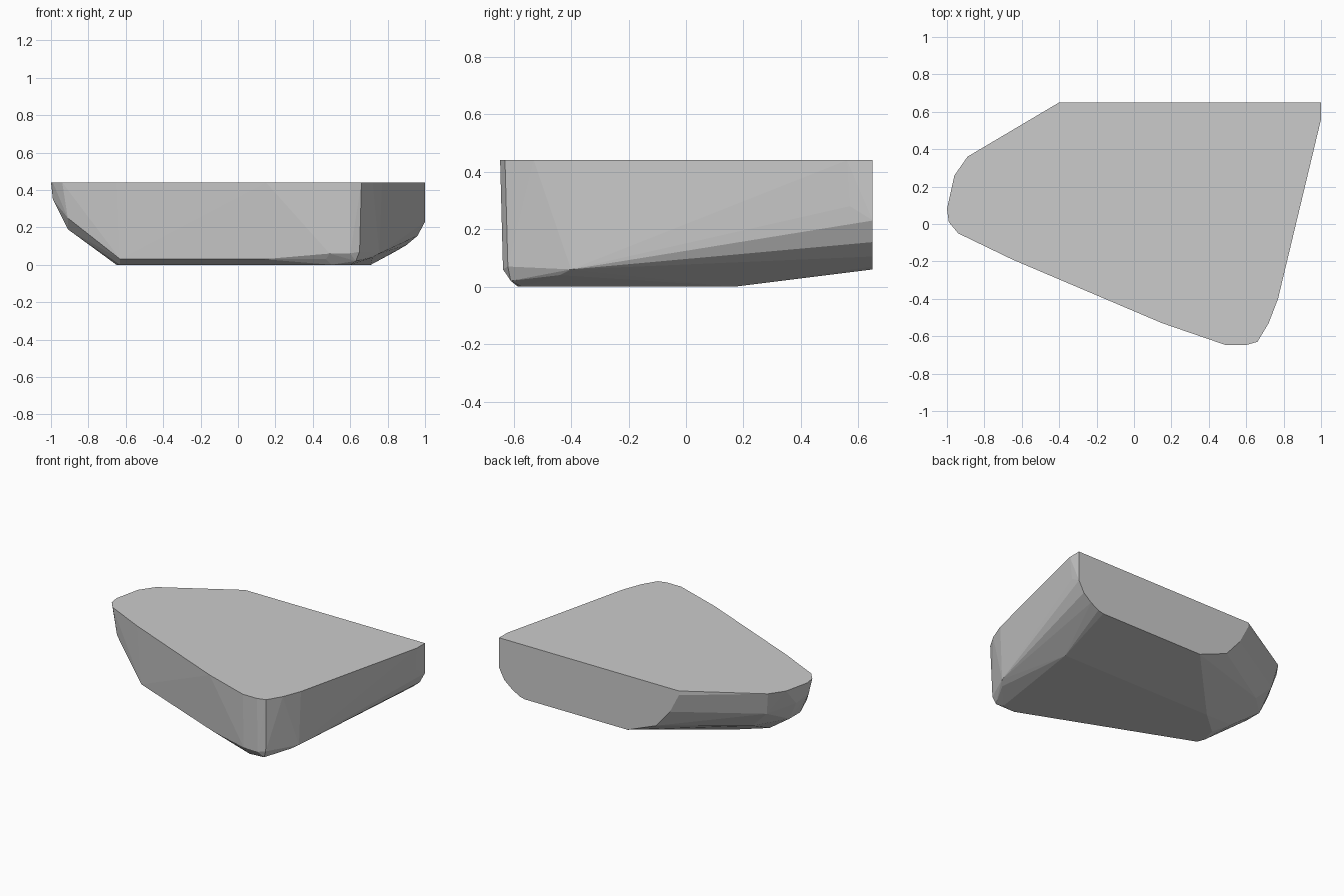
import bpy, bmesh

TOP = 0.44
# flat top outline
outline = [(-0.4, 0.65), (1, 0.65), (1, 0.56), (0.77, -0.4), (0.72, -0.53),
           (0.66, -0.63), (0.6, -0.647), (0.49, -0.647), (0.15, -0.53),
           (-0.65, -0.19), (-0.94, -0.05), (-0.99, 0.01), (-1, 0.08),
           (-0.96, 0.26), (-0.89, 0.36)]
# flat back face, lower profile (x, z) at y = 0.65
back = [(1, 0.23), (0.96, 0.155), (0.9, 0.105), (0.84, 0.07), (0.8, 0.06),
        (0, 0.06), (-0.22, 0.147), (-0.33, 0.275), (-0.4, 0.41)]
# floor outline at z = 0
floor = [(0.71, 0.17), (0.6, -0.57), (0.5, -0.585), (-0.63, -0.13),
         (-0.65, -0.08), (-0.62, 0.03), (-0.46, 0.17)]
# rounded rim between walls and floor
rim = [(0.49, -0.635, 0.06), (0.6, -0.637, 0.06), (0.65, -0.62, 0.07),
       (0.63, -0.61, 0.02), (0.47, -0.605, 0.03), (0.67, -0.55, 0.04),
       (0.72, -0.44, 0.04), (0.755, -0.4, 0.06), (0.99, 0.57, 0.28),
       (0.14, -0.49, 0.03), (-0.63, -0.175, 0.03)]
# curved left end
end = [(-0.91, -0.045, 0.25), (-0.91, 0.03, 0.19), (-0.91, 0.15, 0.19),
       (-0.99, 0.05, 0.35), (-0.97, 0.16, 0.32), (-0.86, 0.33, 0.28),
       (-0.74, 0.32, 0.16), (-0.72, 0.0, 0.05), (-0.72, 0.1, 0.055)]

points = [(x, y, TOP) for x, y in outline]
points += [(x, 0.65, z) for x, z in back]
points += [(x, y, 0) for x, y in floor]
points += rim + end

# faceted convex stone block
bm = bmesh.new()
for p in points:
    bm.verts.new(p)
hull = bmesh.ops.convex_hull(bm, input=bm.verts[:])
loose = {g for g in hull["geom_interior"] + hull["geom_unused"]
         if isinstance(g, bmesh.types.BMVert)}
bmesh.ops.delete(bm, geom=list(loose), context='VERTS')
bmesh.ops.dissolve_limit(bm, angle_limit=0.03, verts=bm.verts[:], edges=bm.edges[:])
bmesh.ops.recalc_face_normals(bm, faces=bm.faces[:])
mesh = bpy.data.meshes.new("stone_block")
bm.to_mesh(mesh)
bm.free()
bpy.context.collection.objects.link(bpy.data.objects.new("stone_block", mesh))
